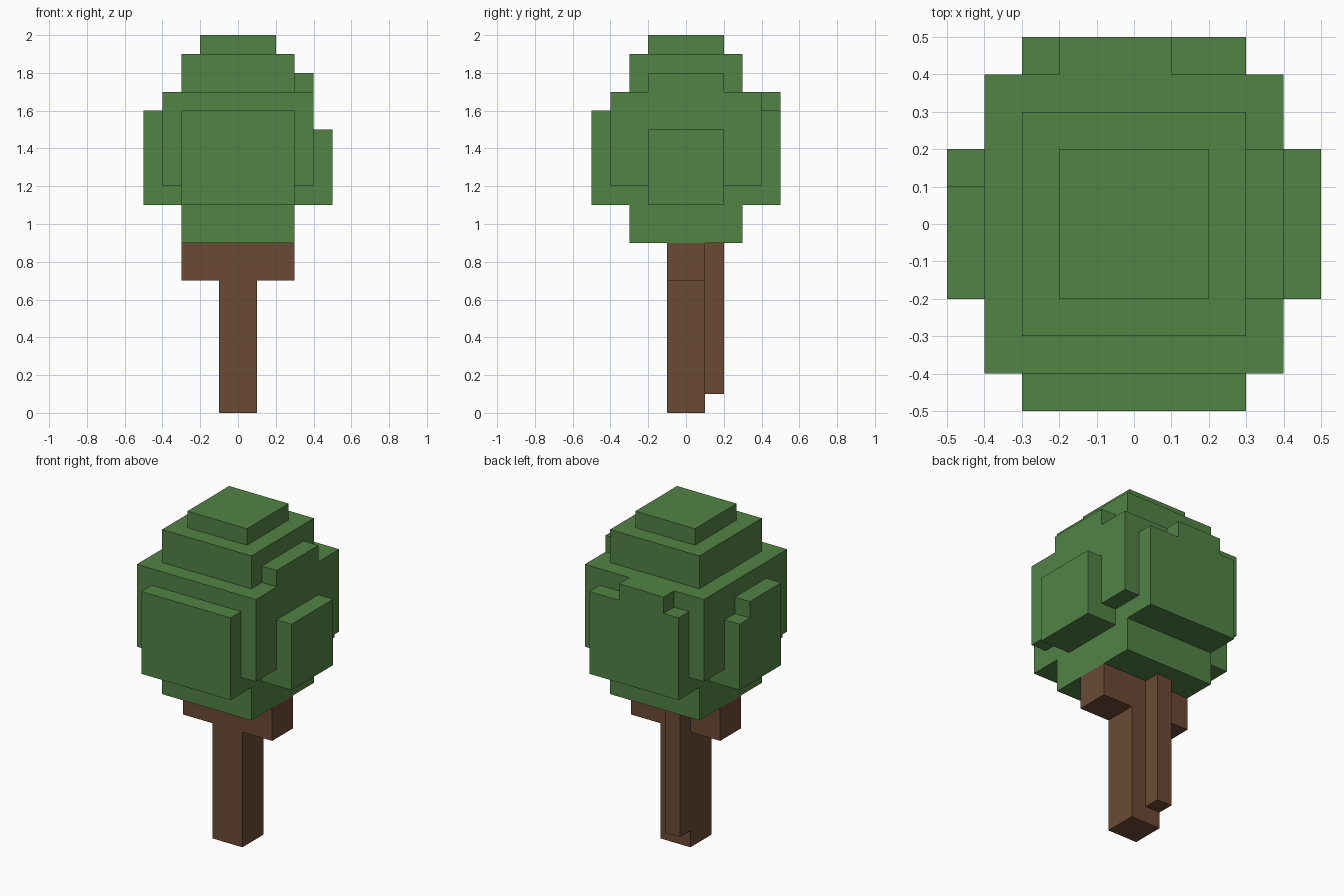
import bpy
import bmesh
from math import radians
from mathutils import Vector

UNIT = 0.1  # edge of one cube

default = bpy.data.objects.get("Cube")
if default:
    bpy.data.objects.remove(default, do_unlink=True)


def material(name, rgb):
    mat = bpy.data.materials.new(name)
    mat.use_nodes = True
    mat.diffuse_color = (*rgb, 1)
    mat.node_tree.nodes["Principled BSDF"].inputs["Base Color"].default_value = (*rgb, 1)
    return mat


def box(x0, x1, y0, y1, z0, z1):
    """Set of grid cells filled by a box, measured in cubes."""
    return {(x, y, z) for x in range(x0, x1) for y in range(y0, y1) for z in range(z0, z1)}


def cube_part(name, cells, mat):
    """Make one clean outer skin around a set of cells."""
    bm = bmesh.new()
    for cell in cells:
        for axis in range(3):
            for side in (0, 1):
                neighbour = list(cell)
                neighbour[axis] += 2 * side - 1
                if tuple(neighbour) in cells:
                    continue
                u, v = (axis + 1) % 3, (axis + 2) % 3
                corners = []
                for du, dv in ((0, 0), (1, 0), (1, 1), (0, 1)):
                    p = list(cell)
                    p[axis] += side
                    p[u] += du
                    p[v] += dv
                    corners.append(bm.verts.new(Vector(p) * UNIT))
                bm.faces.new(corners if side else corners[::-1])
    # Weld the squares and merge the flat areas into large faces
    bmesh.ops.remove_doubles(bm, verts=bm.verts, dist=UNIT / 100)
    bmesh.ops.dissolve_limit(bm, angle_limit=radians(1), verts=bm.verts, edges=bm.edges)
    mesh = bpy.data.meshes.new(name)
    bm.to_mesh(mesh)
    bm.free()
    mesh.materials.append(mat)
    obj = bpy.data.objects.new(name, mesh)
    bpy.context.collection.objects.link(obj)
    return obj


bark = material("bark brown", (0.147, 0.0685, 0.0343))
leaf = material("leaf green", (0.0844, 0.227, 0.0595))

# Trunk: post, cross branches and a strip of bark up the back
post = box(-1, 1, -1, 1, 0, 9)
branches = box(-3, 3, -1, 1, 7, 9)
back_strip = box(-1, 0, 1, 2, 1, 9)
cube_part("trunk", post | branches | back_strip, bark)

# Foliage: stacked middle blocks
core = box(-3, 3, -3, 3, 9, 19)
belly = box(-4, 4, -4, 4, 12, 17)
cap = box(-2, 2, -2, 2, 19, 20)

# Foliage: bulges on each side, some with stepped tops
front_bulge = box(-3, 3, -5, -3, 11, 16)
back_bulge = box(-3, 3, 3, 5, 11, 16) | box(-2, 1, 4, 5, 16, 17)
left_bulge = box(3, 5, -2, 2, 11, 15)
right_bulge = box(-5, -3, -2, 2, 11, 15) | box(-5, -4, -2, 1, 15, 16)
left_shoulder = box(3, 4, -2, 2, 17, 18)

cube_part("foliage", core | belly | cap | front_bulge | back_bulge
          | left_bulge | right_bulge | left_shoulder, leaf)
